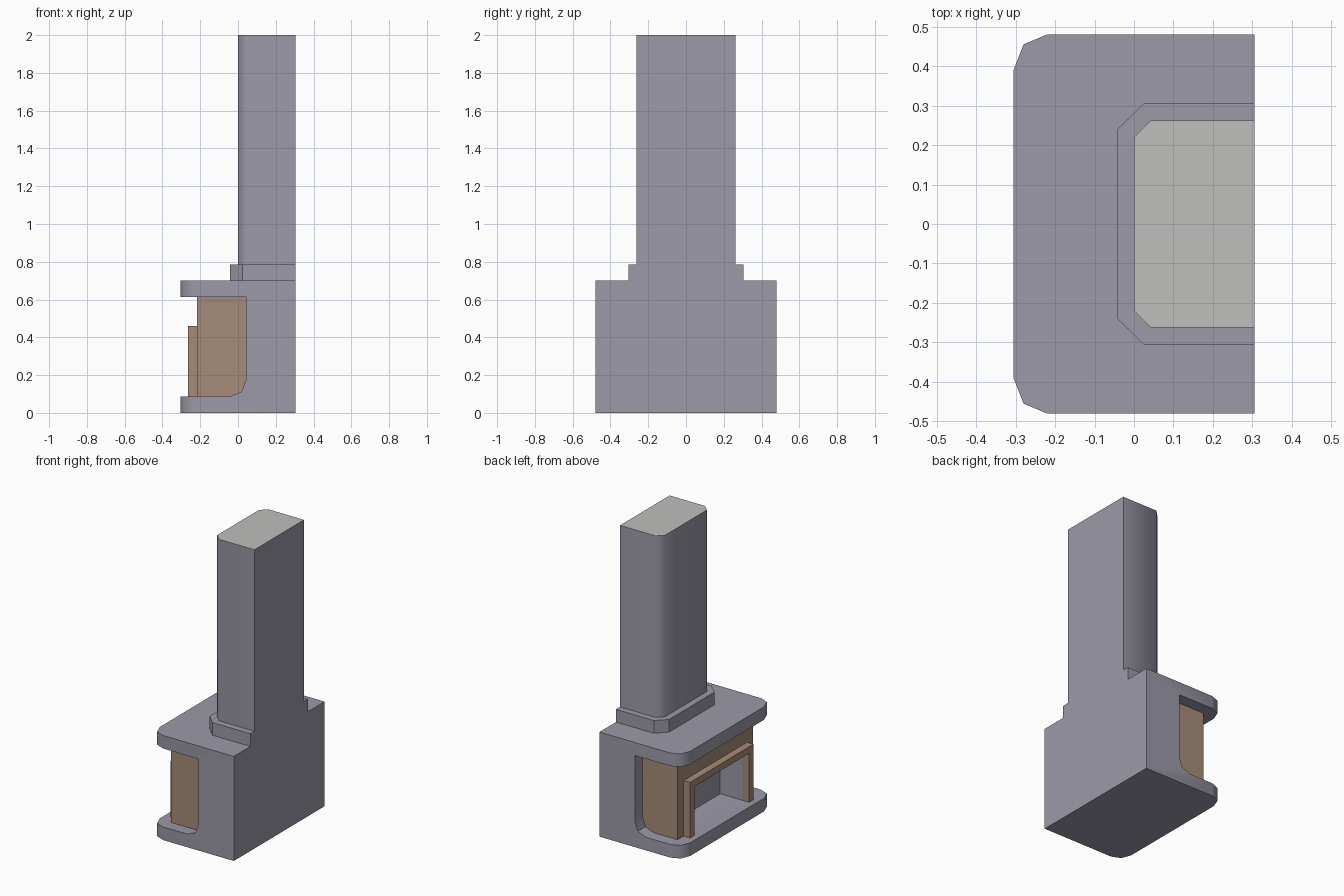
import bpy
import bmesh
import math
from mathutils import Vector

if "Cube" in bpy.data.objects:
    bpy.data.objects.remove(bpy.data.objects["Cube"])


def material(name, rgb):
    mat = bpy.data.materials.new(name)
    mat.use_nodes = True
    mat.diffuse_color = (*rgb, 1)
    mat.node_tree.nodes["Principled BSDF"].inputs["Base Color"].default_value = (*rgb, 1)
    return mat


STONE = material("violet grey stone", (0.33, 0.32, 0.39))
BROWN = material("warm brown trim", (0.38, 0.26, 0.19))
CAP = material("pale grey cap", (0.52, 0.52, 0.51))


def prism(name, points, axis, low, high, mats):
    """Extrude a 2D profile along y (points are x, z) or z (points are x, y)."""
    place = (lambda a, b: (a, low, b)) if axis == "y" else (lambda a, b: (a, b, low))
    move = (0, high - low, 0) if axis == "y" else (0, 0, high - low)
    bm = bmesh.new()
    face = bm.faces.new([bm.verts.new(place(a, b)) for a, b in points])
    grown = bmesh.ops.extrude_face_region(bm, geom=[face])["geom"]
    bmesh.ops.translate(bm, vec=Vector(move),
                        verts=[v for v in grown if isinstance(v, bmesh.types.BMVert)])
    bmesh.ops.recalc_face_normals(bm, faces=bm.faces)
    mesh = bpy.data.meshes.new(name)
    bm.to_mesh(mesh)
    bm.free()
    obj = bpy.data.objects.new(name, mesh)
    bpy.context.collection.objects.link(obj)
    for mat in mats:
        mesh.materials.append(mat)
    return obj


def activate(obj):
    bpy.ops.object.select_all(action="DESELECT")
    obj.select_set(True)
    bpy.context.view_layer.objects.active = obj


def cut(obj, cutter):
    mod = obj.modifiers.new("cut", "BOOLEAN")
    mod.operation, mod.solver, mod.object = "DIFFERENCE", "EXACT", cutter
    activate(obj)
    bpy.ops.object.modifier_apply(modifier=mod.name)
    bpy.data.objects.remove(cutter)


def smooth(obj):
    activate(obj)
    bpy.ops.object.shade_smooth_by_angle(angle=math.radians(48))


def mirrored(half):
    """Complete a footprint given its +y half, listed from back to front."""
    return half + [(x, -y) for x, y in reversed(half)]


BACK = 0.305

# Hearth body with a slot that leaves a base slab and a mantel slab
body = prism("hearth_body", mirrored([(BACK, 0.48), (-0.22, 0.48), (-0.28, 0.455),
                                      (-0.305, 0.39)]), "z", 0, 0.70, [STONE])
slot = [(0.042, 0.613), (0.042, 0.175), (0.02, 0.112), (-0.04, 0.088)]
cut(body, prism("slot_cutter", slot + [(-0.5, 0.088), (-0.5, 0.613)], "y", -1, 1, [STONE]))
smooth(body)

# Brown surround filling the slot, with a stone-lined firebox
surround = prism("firebox_surround", slot + [(-0.217, 0.088), (-0.217, 0.613)],
                 "y", -0.40, 0.40, [BROWN, STONE])
cut(surround, prism("firebox_cutter", [(-0.05, 0), (-0.05, 0.415), (-0.5, 0.415), (-0.5, 0)],
                    "y", -0.29, 0.29, [BROWN]))
for poly in surround.data.polygons:
    c = poly.center
    inside = abs(c.y) < 0.295 and -0.21 < c.x < -0.045 and c.z < 0.42
    poly.material_index = 1 if inside and poly.normal.x < 0.5 else 0

# Raised frame around the firebox mouth
frame_half = 0.335
frame = prism("firebox_frame", [(-0.265, 0.088), (-0.265, 0.46), (-0.217, 0.46),
                                (-0.217, 0.088)], "y", -frame_half, frame_half, [BROWN])
cut(frame, prism("frame_cutter", [(-0.5, 0), (-0.5, 0.415), (0, 0.415), (0, 0)],
                 "y", -0.29, 0.29, [BROWN]))

# Collar and chimney, flush with the back
prism("chimney_collar", mirrored([(BACK, 0.305), (0.025, 0.305), (-0.042, 0.24)]),
      "z", 0.70, 0.785, [STONE])
chimney = prism("chimney", mirrored([(BACK, 0.262), (0.042, 0.262), (0, 0.22)]),
                "z", 0.785, 2.0, [STONE, CAP])
for poly in chimney.data.polygons:
    poly.material_index = 1 if poly.normal.z > 0.9 else 0
smooth(chimney)
